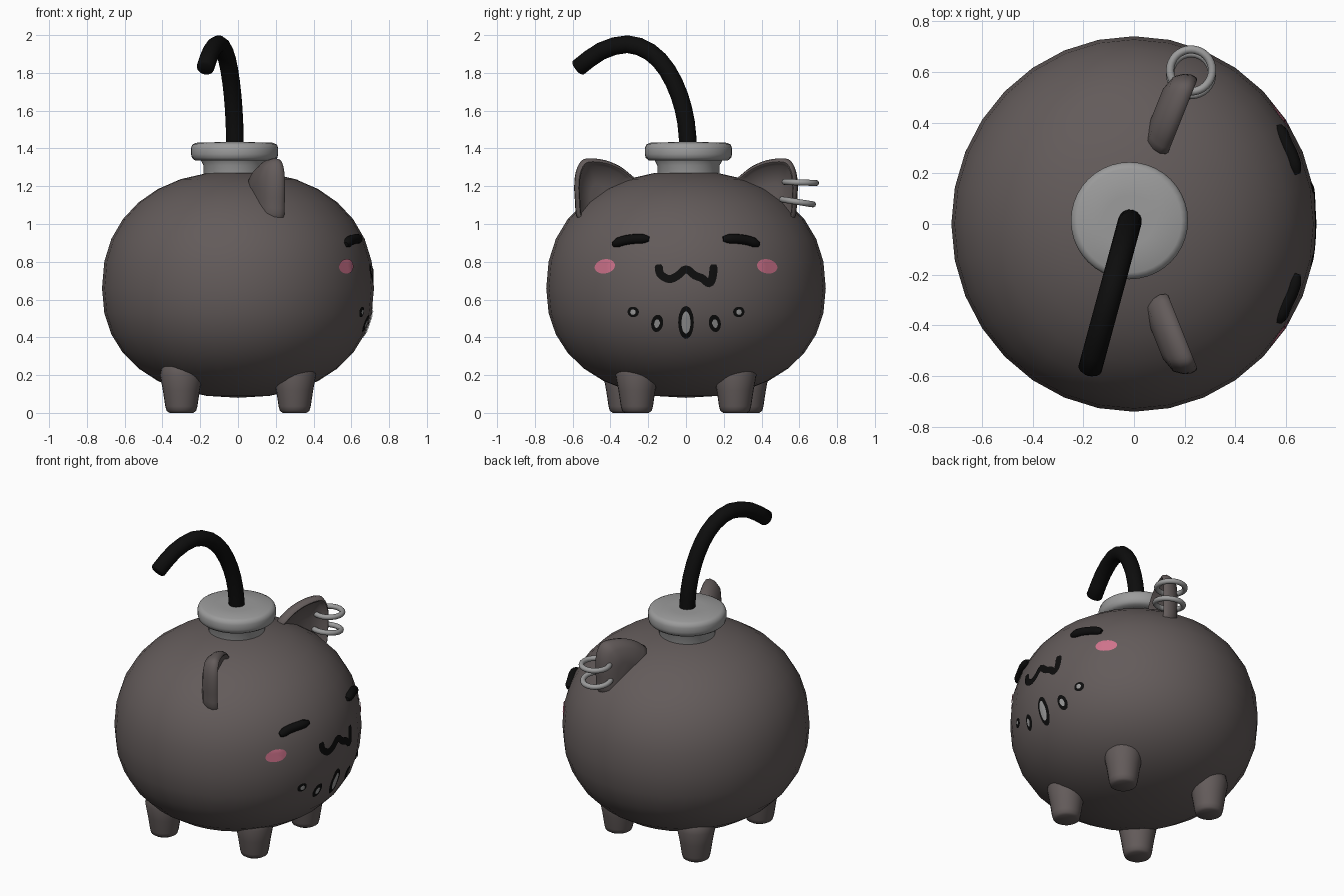
import bpy, bmesh, math
from mathutils import Vector
from mathutils.bvhtree import BVHTree

if "Cube" in bpy.data.objects:
    bpy.data.objects.remove(bpy.data.objects["Cube"])


def material(name, rgb):
    m = bpy.data.materials.new(name)
    m.diffuse_color = (*rgb, 1)
    m.use_nodes = True
    m.node_tree.nodes["Principled BSDF"].inputs["Base Color"].default_value = m.diffuse_color
    return m


CHARCOAL = material("charcoal", (0.125, 0.105, 0.103))
GREY = material("metal_grey", (0.33, 0.33, 0.33))
BLACK = material("black", (0.004, 0.004, 0.004))
PINK = material("blush_pink", (0.62, 0.17, 0.26))


def finish(name, bm, mat, angle=50, recalc=True):
    if recalc:
        bmesh.ops.recalc_face_normals(bm, faces=bm.faces)
    me = bpy.data.meshes.new(name)
    bm.to_mesh(me)
    bm.free()
    ob = bpy.data.objects.new(name, me)
    bpy.context.collection.objects.link(ob)
    me.materials.append(mat)
    bpy.ops.object.select_all(action='DESELECT')
    ob.select_set(True)
    bpy.context.view_layer.objects.active = ob
    bpy.ops.object.shade_smooth_by_angle(angle=math.radians(angle))
    return ob


def skin(rings, caps=True):
    """Bridge closed rings of points into a surface."""
    bm = bmesh.new()
    vs = [[bm.verts.new(p) for p in ring] for ring in rings]
    n = len(vs[0])
    for a, b in zip(vs, vs[1:]):
        for i in range(n):
            j = (i + 1) % n
            bm.faces.new((a[i], a[j], b[j], b[i]))
    if caps:
        bm.faces.new(vs[0][::-1])
    bm.faces.new(vs[-1])
    return bm


def circle(n):
    return [(math.cos(2 * math.pi * i / n), math.sin(2 * math.pi * i / n)) for i in range(n)]


def lathe(profile, cx, cy, n=32):
    return skin([[(cx + r * c, cy + r * s, z) for c, s in circle(n)] for r, z in profile])


def smooth_path(pts, steps):
    """Catmull-Rom curve through the points."""
    pts = [Vector(p) for p in pts]
    ext = [2 * pts[0] - pts[1]] + pts + [2 * pts[-1] - pts[-2]]
    out = []
    for i in range(1, len(ext) - 2):
        a, b, c, d = ext[i - 1:i + 3]
        for k in range(steps):
            t = k / steps
            out.append(0.5 * (2 * b + (c - a) * t + (2 * a - 5 * b + 4 * c - d) * t * t
                              + (3 * b - a - 3 * c + d) * t ** 3))
    return out + [pts[-1]]


def tube(path, radii, side, n=16):
    rings = []
    for i, p in enumerate(path):
        t = (path[min(i + 1, len(path) - 1)] - path[max(i - 1, 0)]).normalized()
        u = (side - t * side.dot(t)).normalized()
        v = t.cross(u)
        rings.append([p + radii[i] * (u * c + v * s) for c, s in circle(n)])
    return skin(rings)


# Round body: slightly boxy squashed sphere
bm = bmesh.new()
bmesh.ops.create_uvsphere(bm, u_segments=32, v_segments=16, radius=1)
P = 0.9
for v in bm.verts:
    c = math.hypot(v.co.x, v.co.y)
    k = c ** (P - 1) if c > 1e-4 else 0
    h = 0.62 if v.co.z > 0 else 0.58
    z = 0.66 + h * math.copysign(abs(v.co.z) ** P, v.co.z)
    v.co = (0.72 * v.co.x * k, 0.74 * v.co.y * k, z)
bvh = BVHTree.FromBMesh(bm)
finish("body", bm, CHARCOAL, 60)


def on_body(y, z, off=0.0):
    loc, nor, _, _ = bvh.ray_cast(Vector((2, y, z)), Vector((-1, 0, 0)))
    return loc + nor * off


# Metal neck and cap
finish("cap", lathe([(0.165, 1.2), (0.165, 1.31), (0.178, 1.335), (0.21, 1.337), (0.226, 1.35),
                     (0.231, 1.37), (0.231, 1.40), (0.224, 1.42), (0.205, 1.43), (0.1, 1.433)],
                    -0.018, 0.013, 40), GREY)

# Curved fuse, leaning sideways in one plane
yz = [(0.012, 1.40), (0.0, 1.54), (-0.035, 1.68), (-0.10, 1.815), (-0.19, 1.91),
      (-0.31, 1.952), (-0.45, 1.915), (-0.57, 1.828)]
path = smooth_path([(-0.015 + 0.27 * (y - 0.015), y, z) for y, z in yz], 2)
path.append(path[-1] + (path[-1] - path[-2]).normalized() * 0.01)
finish("fuse", tube(path, [0.047] * (len(path) - 1) + [0.036], Vector((1, -0.27, 0))), BLACK)

# Dished ears
outline = [(0.27, 1.25), (0.34, 1.305), (0.42, 1.338), (0.50, 1.348), (0.545, 1.335),
           (0.572, 1.28), (0.58, 1.20), (0.575, 1.11), (0.565, 1.03), (0.50, 0.97),
           (0.36, 1.0), (0.27, 1.12)]
layers = [(0.45, 0.115), (0.82, 0.095), (0.96, 0.06), (1, 0.03), (0.97, 0.007), (0.92, 0),
          (0.87, 0.008), (0.83, 0.03), (0.4, 0.05)]
loop = smooth_path([(a, z, 0) for a, z in outline + outline[:1]], 3)[:-1]
for side, s in (("left", 1), ("right", -1)):
    rings = []
    for k, d in layers:
        ring = []
        for p in loop:
            a, z = 0.43 + (p.x - 0.43) * k, 1.12 + (p.y - 1.12) * k
            ring.append((0.13 + 0.4 * (a - 0.27) - 0.93 * d, s * (a + 0.3 * d), z))
        rings.append(ring)
    finish(side + "_ear", skin(rings), CHARCOAL, 60)

# Two earrings
for name, loc, tilt in (("upper_earring", (0.225, 0.605, 1.22), -2),
                        ("lower_earring", (0.225, 0.59, 1.117), -9)):
    bpy.ops.mesh.primitive_torus_add(major_radius=0.083, minor_radius=0.016, major_segments=32,
                                     minor_segments=12, location=loc,
                                     rotation=(math.radians(tilt), 0, 0))
    ob = bpy.context.object
    ob.name = name
    ob.data.materials.append(GREY)
    bpy.ops.object.shade_smooth()

# Four stubby feet
foot = [(0.062, 0.0), (0.078, 0.01), (0.085, 0.035), (0.098, 0.12), (0.113, 0.2),
        (0.1, 0.26), (0.05, 0.3)]
for name, x, y in (("front_foot", 0.3, 0.26), ("back_foot", -0.3, 0.325)):
    for side, s in (("left", 1), ("right", -1)):
        finish(f"{side}_{name}", lathe(foot, x, s * y, 24), CHARCOAL)


def disc(name, y, z, hw, hh, mat, off, tilt=0.0):
    """Thin oval plate wrapped on the body."""
    ct, st = math.cos(tilt), math.sin(tilt)
    rings = [[on_body(y + k * (hw * c * ct - hh * s * st), z + k * (hw * c * st + hh * s * ct), off)
              for c, s in circle(24)] for k in (1, 0.7, 0.4, 0.1)]
    finish(name, skin(rings, caps=False), mat, 80, recalc=False)


# Closed eyes, cheeks and chest spots on both sides
for side, s in (("left", 1), ("right", -1)):
    eye = ((0.385, 0.89), (0.33, 0.91), (0.265, 0.92), (0.195, 0.92))
    path = smooth_path([on_body(s * a, z, 0.004) for a, z in eye], 4)
    radii = [0.013, 0.021] + [0.026] * (len(path) - 4) + [0.021, 0.013]
    finish(side + "_eye", tube(path, radii, Vector((0, 0, 1)), 12), BLACK, 60)
    disc(side + "_cheek", s * 0.427, 0.775, 0.054, 0.037, PINK, 0.005, -s * 0.2)
    spots = ((0.152, 0.475, 0.031, 0.046), (0.278, 0.535, 0.03, 0.027))
    for i, (a, z, hw, hh) in enumerate(spots):
        disc(f"{side}_spot_rim_{i}", s * a, z, hw, hh, BLACK, 0.004, s * 0.15)
        disc(f"{side}_spot_{i}", s * a, z, hw * 0.45, hh * 0.5, GREY, 0.008, s * 0.15)
disc("middle_spot_rim", 0, 0.48, 0.041, 0.086, BLACK, 0.004)
disc("middle_spot", 0, 0.48, 0.023, 0.058, GREY, 0.008)

# Wavy mouth ribbon
mouth = [(-0.145, 0.785), (-0.135, 0.735), (-0.09, 0.708), (-0.045, 0.725), (0, 0.76),
         (0.045, 0.728), (0.085, 0.712), (0.122, 0.685), (0.14, 0.72), (0.146, 0.785)]
line = smooth_path([(y, z, 0) for y, z in mouth], 4)
bm = bmesh.new()
rows = []
for i, p in enumerate(line):
    t = (line[min(i + 1, len(line) - 1)] - line[max(i - 1, 0)]).normalized()
    w = 0.014 if i in (0, len(line) - 1) else 0.021
    rows.append([bm.verts.new(on_body(p.x - t.y * w * k, p.y + t.x * w * k, 0.005))
                 for k in (-1, 0, 1)])
for a, b in zip(rows, rows[1:]):
    for k in (0, 1):
        bm.faces.new((a[k], b[k], b[k + 1], a[k + 1]))
finish("mouth", bm, BLACK, 80, recalc=False)
